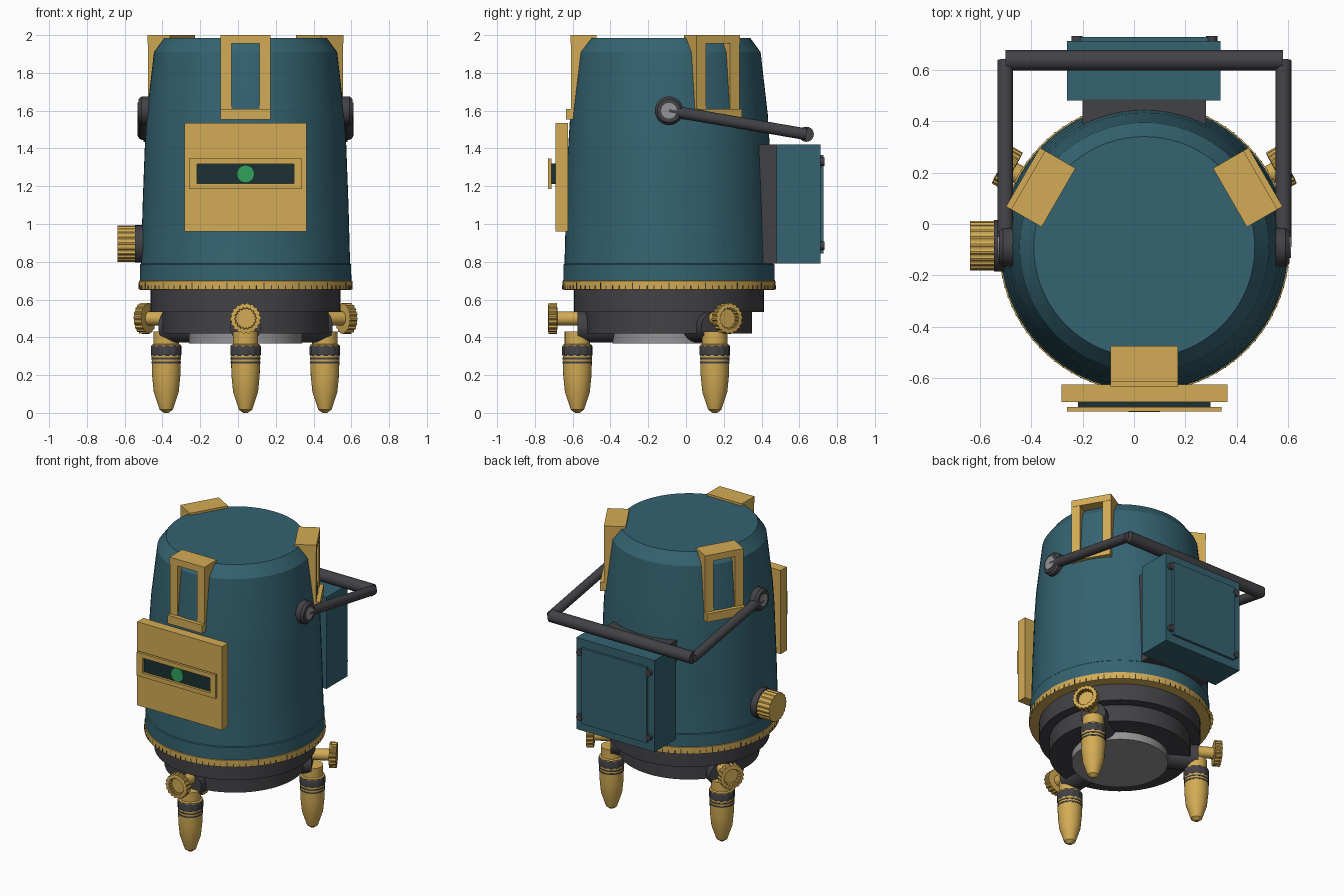
import bpy, bmesh
from math import sin, cos, pi, radians
from mathutils import Vector, Matrix

if "Cube" in bpy.data.objects:
    bpy.data.objects.remove(bpy.data.objects["Cube"])

CX, CY = 0.04, -0.09          # vertical axis of the instrument
ANGLES = [radians(a) for a in (-90, 30, 150)]


def material(name, rgb):
    m = bpy.data.materials.new(name)
    m.diffuse_color = (*rgb, 1)
    m.use_nodes = True
    m.node_tree.nodes["Principled BSDF"].inputs["Base Color"].default_value = m.diffuse_color
    return m


TEAL = material("teal", (0.035, 0.125, 0.165))
GOLD = material("gold", (0.65, 0.41, 0.09))
DARK = material("dark_grey", (0.055, 0.053, 0.06))
GLASS = material("dark_glass", (0.012, 0.03, 0.033))
GREEN = material("green", (0.03, 0.37, 0.11))
GREY = material("light_grey", (0.3, 0.3, 0.31))


def finish(bm, name, mat, matrix=None):
    if matrix:
        bm.transform(matrix)
    bmesh.ops.recalc_face_normals(bm, faces=bm.faces)
    me = bpy.data.meshes.new(name)
    for f in bm.faces:
        f.smooth = True
    bm.to_mesh(me)
    bm.free()
    me.set_sharp_from_angle(angle=radians(25))
    me.materials.append(mat)
    ob = bpy.data.objects.new(name, me)
    bpy.context.collection.objects.link(ob)
    return ob


def lathe(name, mat, profile, loc=(CX, CY, 0), axis=(0, 0, 1), n=32, knurl=0):
    """Capped revolve of (radius, height) points; knurl notches alternate sides."""
    bm = bmesh.new()
    rings = []
    for r, h in profile:
        ring = []
        for i in range(n):
            k = r - (knurl if i % 4 > 1 else 0)
            a = 2 * pi * i / n
            ring.append(bm.verts.new((k * cos(a), k * sin(a), h)))
        rings.append(ring)
    for a, b in zip(rings, rings[1:]):
        for i in range(n):
            j = (i + 1) % n
            bm.faces.new((a[i], a[j], b[j], b[i]))
    bm.faces.new(rings[0])
    bm.faces.new(rings[-1])
    rot = Vector((0, 0, 1)).rotation_difference(Vector(axis)).to_matrix().to_4x4()
    return finish(bm, name, mat, Matrix.Translation(loc) @ rot)


def rod(name, mat, p, q, r, n=24, knurl=0):
    p, q = Vector(p), Vector(q)
    return lathe(name, mat, [(r, 0), (r, (q - p).length)], p, (q - p).normalized(), n, knurl)


def boxes(name, mat, specs, matrix=None):
    """One object from boxes given as (x0, x1, y0, y1, z0, z1)."""
    bm = bmesh.new()
    for x0, x1, y0, y1, z0, z1 in specs:
        m = Matrix.Translation(((x0 + x1) / 2, (y0 + y1) / 2, (z0 + z1) / 2))
        m = m @ Matrix.Diagonal((x1 - x0, y1 - y0, z1 - z0, 1))
        bmesh.ops.create_cube(bm, size=1, matrix=m)
    return finish(bm, name, mat, matrix)


# Housing, graduated ring and stepped base
lathe("housing", TEAL, [(0.56, 0.69), (0.559, 0.785), (0.554, 0.79), (0.553, 0.8), (0.545, 1.1),
                        (0.533, 1.42), (0.523, 1.58), (0.485, 1.91), (0.43, 1.985)], n=72)
lathe("graduated_ring", GOLD, [(0.55, 0.65), (0.565, 0.653), (0.565, 0.698), (0.55, 0.703)], n=72)
bm = bmesh.new()
for i in range(90):
    h = 0.034 if i % 5 == 0 else 0.02
    m = Matrix.Rotation(2 * pi * i / 90, 4, 'Z') @ Matrix.Translation((0.564, 0, 0.655 + h / 2))
    bmesh.ops.create_cube(bm, size=1, matrix=m @ Matrix.Diagonal((0.005, 0.005, h, 1)))
finish(bm, "ring_ticks", DARK, Matrix.Translation((CX, CY, 0)))
lathe("base_upper", DARK, [(0.503, 0.535), (0.503, 0.655)], n=64)
lathe("base_lower", DARK, [(0.44, 0.42), (0.44, 0.54)], n=64)
lathe("base_mount", GREY, [(0.30, 0.368), (0.30, 0.425)], n=48)

# Three legs with levelling knobs, and three window towers
for i, a in enumerate(ANGLES):
    d = Vector((cos(a), sin(a), 0))
    o = Vector((CX, CY, 0))
    at = lambda r, z: o + d * r + Vector((0, 0, z))
    rod(f"leg_arm_{i}", DARK, at(0.25, 0.455), at(0.485, 0.455), 0.083)
    lathe(f"leg_{i}", GOLD, [(0.012, 0), (0.035, 0.017), (0.066, 0.11), (0.075, 0.2), (0.077, 0.3),
                             (0.077, 0.36), (0.067, 0.365), (0.067, 0.43)], at(0.485, 0))
    lathe(f"leg_grip_{i}", DARK, [(0.078, 0.302), (0.081, 0.308), (0.081, 0.35), (0.078, 0.357)],
          at(0.485, 0), n=48, knurl=0.003)
    for j, z in enumerate((0.262, 0.283)):
        lathe(f"leg_band_{i}_{j}", DARK, [(0.0785, z), (0.0785, z + 0.009)], at(0.485, 0))
    rod(f"level_shaft_{i}", GOLD, at(0.44, 0.5), at(0.605, 0.5), 0.037)
    lathe(f"level_knob_{i}", GOLD, [(0.05, 0), (0.082, 0.002), (0.082, 0.047), (0.058, 0.05),
                                    (0.055, 0.02), (0.01, 0.02)],
          at(0.591, 0.5), d, n=72, knurl=0.006)
    boxes(f"window_tower_{i}", GOLD,
          [(0.40, 0.52, s - 0.029, s + 0.029, 1.6, 1.96) for s in (-0.103, 0.103)]
          + [(0.385, 0.522, -0.132, 0.132, 1.955, 2.0), (0.46, 0.545, -0.132, 0.132, 1.553, 1.61)],
          Matrix.Translation(o) @ Matrix.Rotation(a, 4, 'Z'))

# Front panel with framed display and green indicator
boxes("front_panel", GOLD, [(-0.283, 0.363, -0.692, -0.625, 0.96, 1.535)])
boxes("display_glass", GLASS, [(-0.218, 0.298, -0.713, -0.69, 1.212, 1.32)])
boxes("display_frame", GOLD, [(-0.26, 0.34, -0.73, -0.712, 1.317, 1.347),
                              (-0.26, 0.34, -0.73, -0.712, 1.185, 1.215),
                              (-0.26, -0.217, -0.73, -0.712, 1.215, 1.317),
                              (0.297, 0.34, -0.73, -0.712, 1.215, 1.317)])
rod("indicator", GREEN, (0.04, -0.71, 1.265), (0.04, -0.722, 1.265), 0.047)

# Rear battery box on a dark spacer
boxes("rear_spacer", DARK, [(-0.2, 0.28, 0.36, 0.485, 0.79, 1.42)])
boxes("battery_box", TEAL, [(-0.26, 0.337, 0.48, 0.712, 0.79, 1.42)])
boxes("battery_lid", TEAL, [(-0.21, 0.287, 0.71, 0.728, 0.845, 1.365)])
for i, x in enumerate((-0.222, 0.302)):
    for j, z in enumerate((0.885, 1.33)):
        rod(f"lid_screw_{i}_{j}", DARK, (x, 0.70, z), (x, 0.732, z), 0.022, 16)

# Side drive knob
rod("drive_washer", DARK, (-0.46, -0.085, 0.895), (-0.545, -0.085, 0.895), 0.1)
rod("drive_knob", GOLD, (-0.54, -0.085, 0.895), (-0.638, -0.085, 0.895), 0.096, 80, 0.005)

# Carrying handle
for side, s in (("left", -1), ("right", 1)):
    x = CX + s * 0.541
    lathe(f"handle_pivot_{side}", DARK, [(0.075, 0), (0.075, 0.05), (0.062, 0.066)],
          (CX + s * 0.5, CY, 1.6), (s, 0, 0))
    rod(f"pivot_cap_{side}", GREY, (x, CY, 1.6), (CX + s * 0.571, CY, 1.6), 0.042)
    rod(f"handle_arm_{side}", DARK, (x, CY, 1.6), (x, 0.637, 1.475), 0.031)
rod("handle_grip", DARK, (-0.5, 0.637, 1.475), (0.58, 0.637, 1.475), 0.04)
